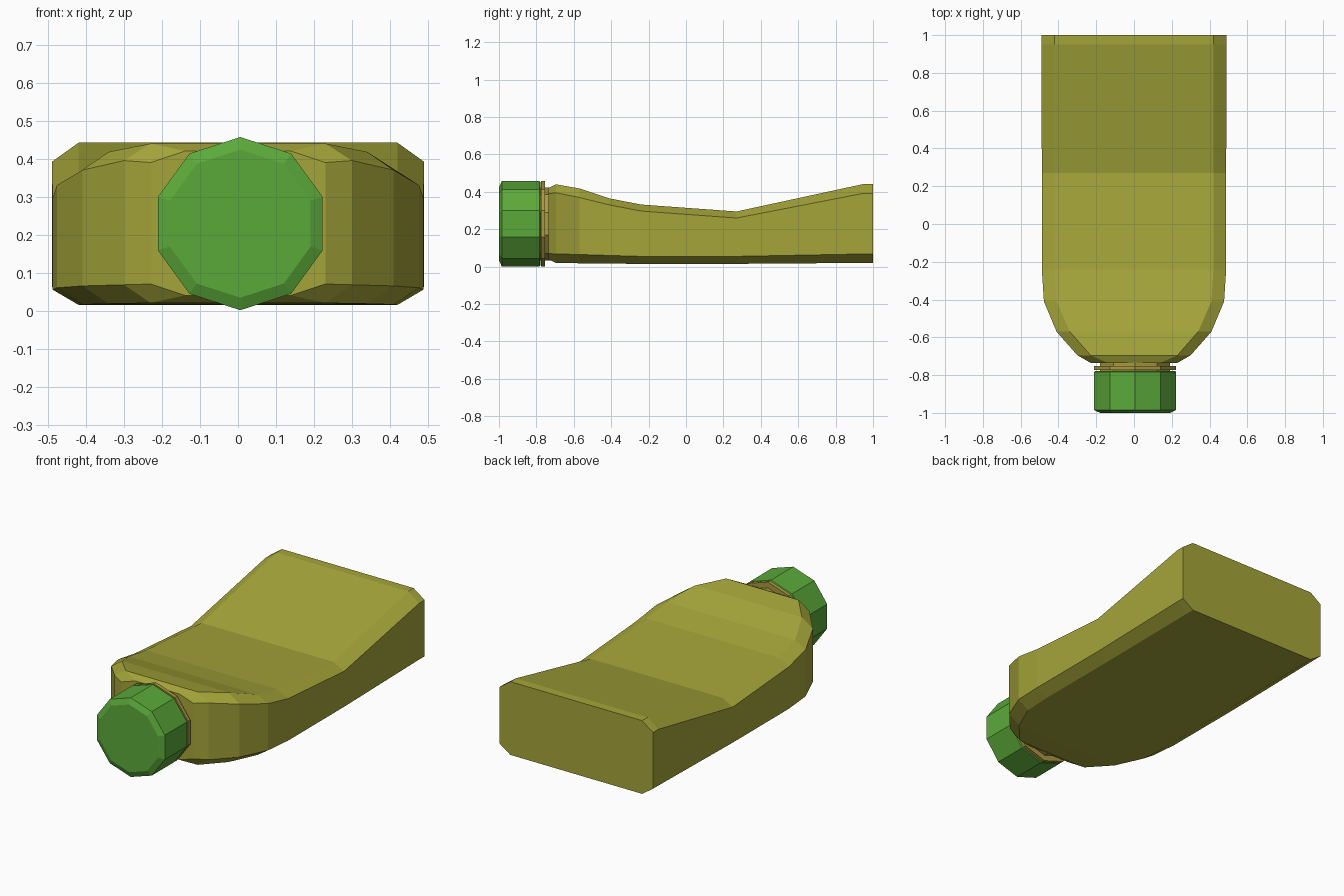
import bpy
import bmesh
from math import sin, cos, pi

cube = bpy.data.objects.get("Cube")
if cube:
    bpy.data.objects.remove(cube, do_unlink=True)


def make_material(name, color):
    mat = bpy.data.materials.new(name)
    mat.use_nodes = True
    mat.diffuse_color = (*color, 1)
    bsdf = next(n for n in mat.node_tree.nodes if n.type == 'BSDF_PRINCIPLED')
    bsdf.inputs["Base Color"].default_value = (*color, 1)
    return mat


def loft(name, rings, mat):
    """Skin a list of equal-length rings and close both ends."""
    bm = bmesh.new()
    loops = [[bm.verts.new(p) for p in ring] for ring in rings]
    count = len(loops[0])
    for a, b in zip(loops, loops[1:]):
        for i in range(count):
            j = (i + 1) % count
            bm.faces.new((a[i], a[j], b[j], b[i]))
    bm.faces.new(loops[0])
    bm.faces.new(loops[-1])
    bmesh.ops.recalc_face_normals(bm, faces=bm.faces)
    mesh = bpy.data.meshes.new(name)
    bm.to_mesh(mesh)
    bm.free()
    mesh.materials.append(mat)
    obj = bpy.data.objects.new(name, mesh)
    bpy.context.collection.objects.link(obj)
    return obj


def body_ring(y, side, flat, top, shoulder, base, foot):
    """Chamfered rectangle: outer and flat half widths, then four heights."""
    half = [(flat, top), (side, shoulder), (side, foot), (flat, base)]
    outline = half + [(-x, z) for x, z in reversed(half)]
    return [(x, y, z) for x, z in outline]


def turned_ring(y, radius, sides=10):
    """Polygon ring around the spout axis, with a corner at the top."""
    return [(AXIS_X + radius * sin(2 * pi * i / sides), y,
             AXIS_Z + radius * cos(2 * pi * i / sides)) for i in range(sides)]


AXIS_X, AXIS_Z = 0.006, 0.229
olive = make_material("olive", (0.376, 0.376, 0.042))
tan = make_material("tan olive", (0.40, 0.32, 0.05))
green = make_material("cap green", (0.105, 0.40, 0.042))

# Tube body, squeezed in the middle and rounded toward the spout
sections = [
    (-0.735, 0.23, 0.14, 0.42, 0.39, 0.04, 0.07),
    (-0.695, 0.30, 0.23, 0.44, 0.395, 0.02, 0.068),
    (-0.57, 0.41, 0.34, 0.418, 0.37, 0.018, 0.065),
    (-0.41, 0.477, 0.41, 0.365, 0.33, 0.016, 0.06),
    (-0.24, 0.488, 0.42, 0.332, 0.297, 0.015, 0.055),
    (0.27, 0.488, 0.42, 0.295, 0.26, 0.015, 0.055),
    (0.95, 0.49, 0.42, 0.442, 0.392, 0.02, 0.068),
    (1.0, 0.49, 0.42, 0.442, 0.392, 0.02, 0.068),
]
loft("tube_body", [body_ring(*s) for s in sections], olive)

# Spout neck, its collar and the screw cap
turned_parts = [
    ("neck", [(-0.72, 0.195), (-0.79, 0.195)], tan),
    ("collar", [(-0.753, 0.228), (-0.774, 0.228)], tan),
    ("cap", [(-0.778, 0.222), (-0.783, 0.228), (-0.985, 0.228),
             (-1.0, 0.195)], green),
]
for name, profile, mat in turned_parts:
    loft(name, [turned_ring(y, r) for y, r in profile], mat)
